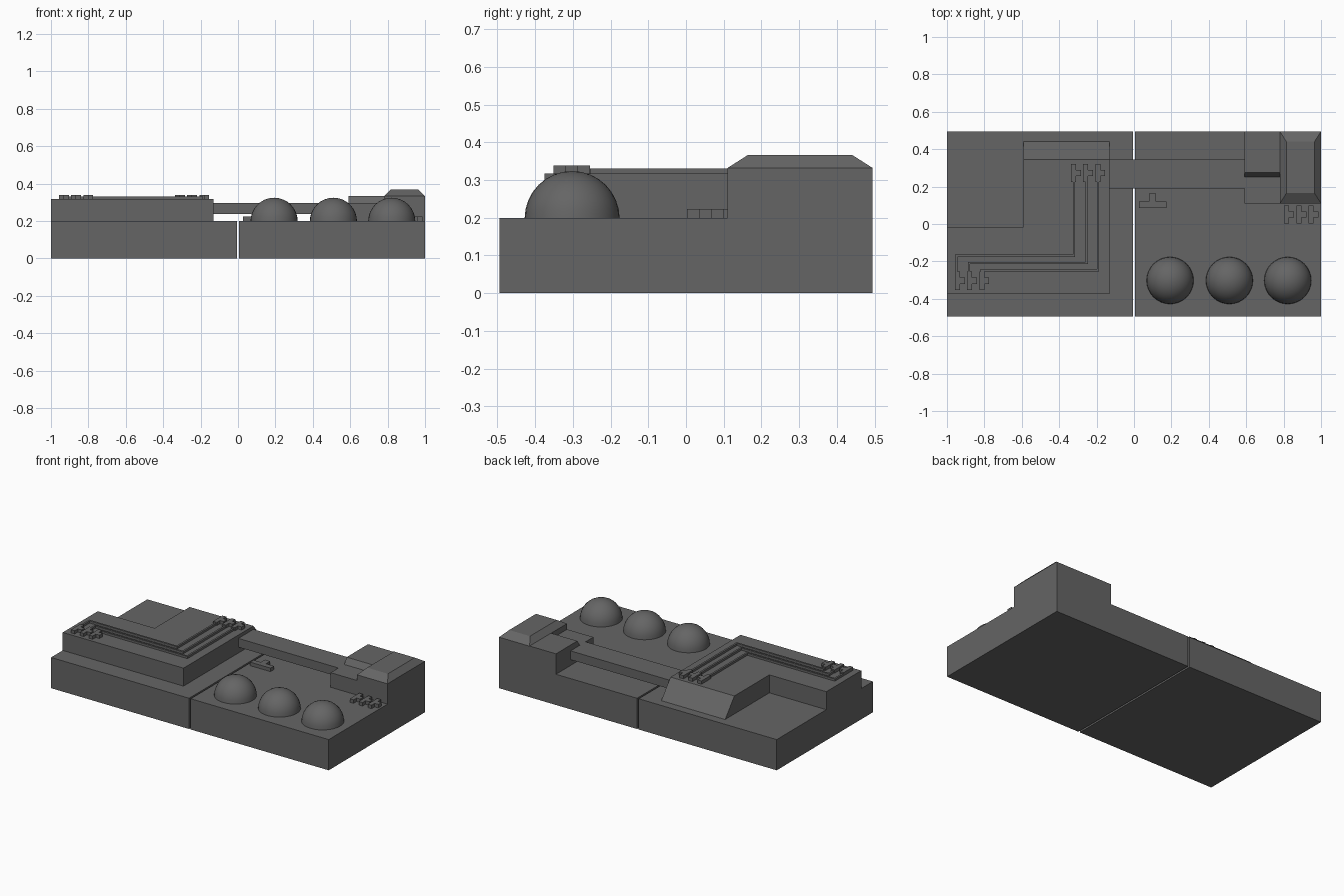
import bpy, bmesh

if "Cube" in bpy.data.objects:
    bpy.data.objects.remove(bpy.data.objects["Cube"])

grey = bpy.data.materials.new("dark_grey")
grey.diffuse_color = (0.13, 0.13, 0.13, 1)
grey.use_nodes = True
grey.node_tree.nodes["Principled BSDF"].inputs["Base Color"].default_value = grey.diffuse_color


def finish(name, bm):
    bmesh.ops.recalc_face_normals(bm, faces=bm.faces)
    me = bpy.data.meshes.new(name)
    bm.to_mesh(me)
    bm.free()
    me.materials.append(grey)
    ob = bpy.data.objects.new(name, me)
    bpy.context.collection.objects.link(ob)
    return ob


def loft(name, lower, upper):
    """Solid between two matching closed outlines."""
    bm = bmesh.new()
    a = [bm.verts.new(p) for p in lower]
    b = [bm.verts.new(p) for p in upper]
    bm.faces.new(a)
    bm.faces.new(b)
    n = len(a)
    for i in range(n):
        j = (i + 1) % n
        bm.faces.new((a[i], a[j], b[j], b[i]))
    return finish(name, bm)


def plate(name, pts, z0, z1):
    return loft(name, [(x, y, z0) for x, y in pts], [(x, y, z1) for x, y in pts])


def rect(x0, x1, y0, y1):
    return [(x0, y0), (x1, y0), (x1, y1), (x0, y1)]


def side_profile(name, yz, x0, x1):
    return loft(name, [(x0, y, z) for y, z in yz], [(x1, y, z) for y, z in yz])


# Two base slabs with a thin gap
plate("base_left", rect(-1, -0.006, -0.495, 0.495), 0, 0.2)
plate("base_right", rect(0.006, 1, -0.495, 0.495), 0, 0.2)

# L-shaped platform with sloped rear end
outline = [(-1, -0.375), (-0.13, -0.375), (-0.13, 0.44), (-0.59, 0.44),
           (-0.59, -0.015), (-1, -0.015)]
loft("platform", [(x, y, 0.2) for x, y in outline],
     [(x, 0.345 if y > 0.4 else y, 0.317) for x, y in outline])

# Bridge beam
plate("bridge_beam", rect(-0.13, 0.6, 0.19, 0.345), 0.238, 0.295)

# Stepped block at the far end of the bridge
side_profile("stepped_block", [(0.11, 0.2), (0.11, 0.295), (0.25, 0.295),
             (0.275, 0.333), (0.495, 0.333), (0.495, 0.2)], 0.59, 0.78)

# Corner block with chamfered cap
plate("corner_block", rect(0.78, 1, 0.11, 0.495), 0.2, 0.332)
loft("corner_cap", [(x, y, 0.332) for x, y in rect(0.78, 1, 0.11, 0.495)],
     [(x, y, 0.367) for x, y in rect(0.815, 0.965, 0.165, 0.44)])

# Three domes
for i, x in enumerate((0.193, 0.51, 0.822)):
    bm = bmesh.new()
    bmesh.ops.create_uvsphere(bm, u_segments=32, v_segments=16, radius=0.126)
    bmesh.ops.delete(bm, geom=[v for v in bm.verts if v.co.z < -0.001], context='VERTS')
    for v in bm.verts:
        v.co.x += x
        v.co.y -= 0.302
        v.co.z += 0.198
    for f in bm.faces:
        f.smooth = True
    finish(f"dome_{i + 1}", bm)

# Nested raised rails with two right-angle bends
W = 0.012
for i, (xv, yh, xe) in enumerate(((-0.327, -0.176, -0.957), (-0.258, -0.215, -0.888),
                                  (-0.199, -0.253, -0.82))):
    plate(f"rail_{i + 1}", [(xv, 0.23), (xv, yh + W), (xe, yh + W), (xe, -0.265),
          (xe + W, -0.265), (xe + W, yh), (xv + W, yh), (xv + W, 0.23)], 0.316, 0.331)


# Small tee-shaped studs
def tee(name, x, y, z0, z1):
    w, a, h = 0.027, 0.053, 0.097
    plate(name, [(x, y), (x + w, y), (x + w, y + 0.032), (x + a, y + 0.032),
          (x + a, y + 0.065), (x + w, y + 0.065), (x + w, y + h), (x, y + h)], z0, z1)


for group, x, y, z0, z1 in (("front", -0.957, -0.352, 0.316, 0.338),
                            ("rear", -0.337, 0.225, 0.316, 0.338),
                            ("right", 0.803, 0.003, 0.2, 0.223)):
    for i in range(3):
        tee(f"{group}_stud_{i + 1}", x + 0.065 * i, y, z0, z1)

# Single larger tee beside the gap
plate("centre_stud", [(0.028, 0.085), (0.175, 0.085), (0.175, 0.12), (0.118, 0.12),
      (0.118, 0.163), (0.08, 0.163), (0.08, 0.12), (0.028, 0.12)], 0.2, 0.223)
